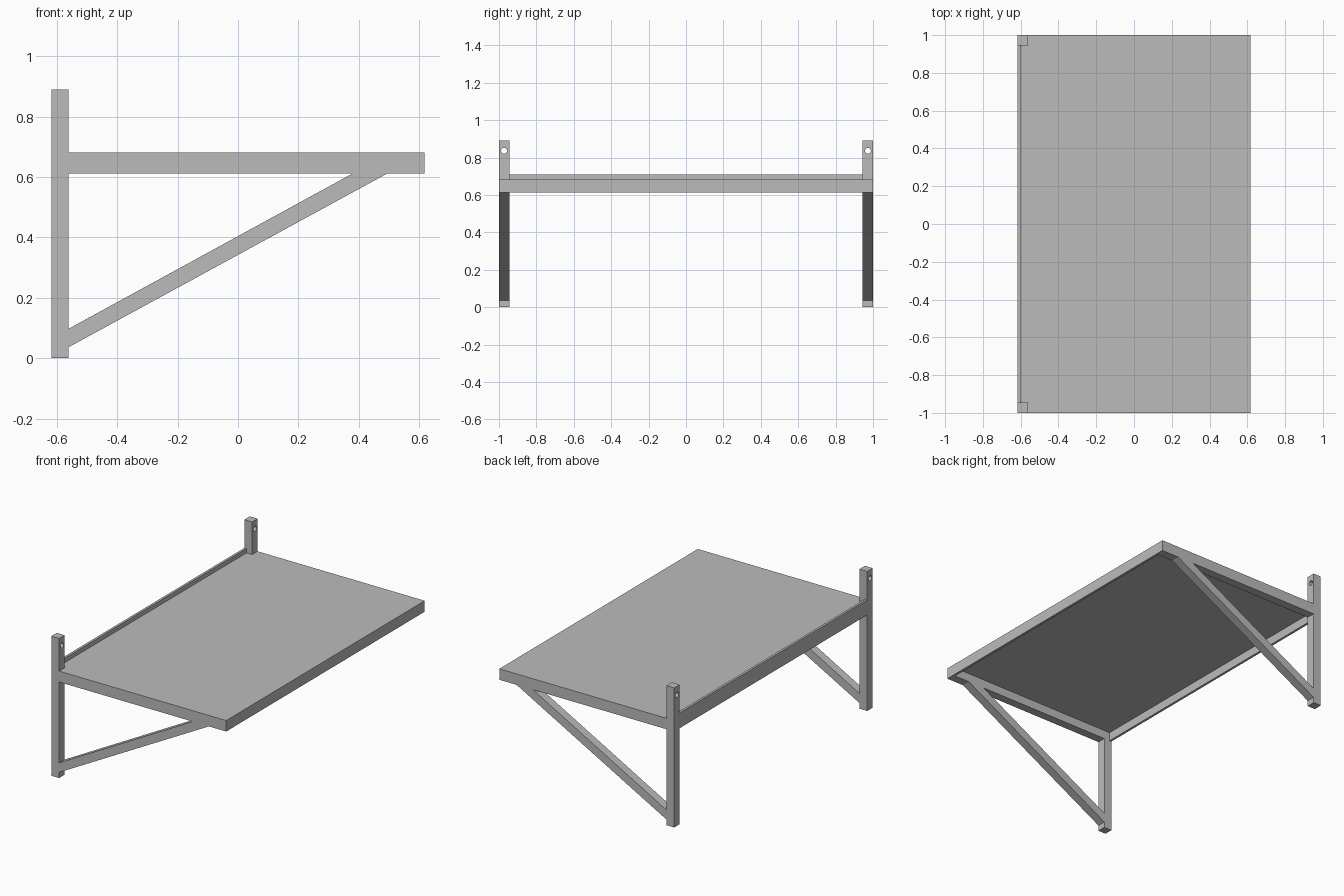
import bpy
import math
from mathutils import Vector

if "Cube" in bpy.data.objects:
    bpy.data.objects.remove(bpy.data.objects["Cube"])

steel = bpy.data.materials.new("grey_steel")
steel.use_nodes = True
GREY = (0.5, 0.5, 0.5, 1)
steel.diffuse_color = GREY
steel.node_tree.nodes["Principled BSDF"].inputs["Base Color"].default_value = GREY

X = 0.617            # half depth of the shelf
T = 0.055            # width of the square bars
SHEET = 0.015        # sheet thickness
LOW, TOP = 0.612, 0.682


def prism(name, outline, y0, y1):
    """Extrude an outline in the xz plane from y0 to y1."""
    n = len(outline)
    verts = [(x, y, z) for y in (y0, y1) for x, z in outline]
    faces = [tuple(range(n)), tuple(reversed(range(n, 2 * n)))]
    faces += [(i, i + n, (i + 1) % n + n, (i + 1) % n) for i in range(n)]
    mesh = bpy.data.meshes.new(name)
    mesh.from_pydata(verts, [], faces)
    mesh.materials.append(steel)
    obj = bpy.data.objects.new(name, mesh)
    bpy.context.collection.objects.link(obj)
    return obj


def box(name, x0, x1, y0, y1, z0, z1):
    return prism(name, [(x0, z0), (x1, z0), (x1, z1), (x0, z1)], y0, y1)


# Shelf sheet, front lip and raised back rail
box("shelf_panel", SHEET - X, X, T - 1, 1 - T, TOP - SHEET, TOP)
box("front_lip", X - SHEET, X, T - 1, 1 - T, LOW, TOP - SHEET)
box("back_rail", -X, SHEET - X, T - 1, 1 - T, LOW, 0.71)

# One bracket at each end: post, side bar and diagonal brace
for side, y0 in (("right", -1), ("left", 1 - T)):
    y1 = y0 + T
    post = box(side + "_post", -X, T - X, y0, y1, 0, 0.89)
    box(side + "_side_bar", T - X, X, y0, y1, LOW, TOP)
    prism(side + "_brace",
          [(T - X, 0.036), (0.495, LOW), (0.38, LOW), (T - X, 0.097)], y0, y1)

    # Bolt hole through the top of the post
    bpy.ops.mesh.primitive_cylinder_add(
        vertices=24, radius=0.016, depth=0.2,
        location=((T / 2 - X), (y0 + y1) / 2, 0.836),
        rotation=(0, math.pi / 2, 0))
    cutter = bpy.context.object
    cutter.name = side + "_hole_cutter"
    cutter.data.materials.append(steel)
    cutter.hide_render = True
    cutter.hide_set(True)
    cut = post.modifiers.new("bolt_hole", "BOOLEAN")
    cut.operation = "DIFFERENCE"
    cut.solver = "EXACT"
    cut.object = cutter
